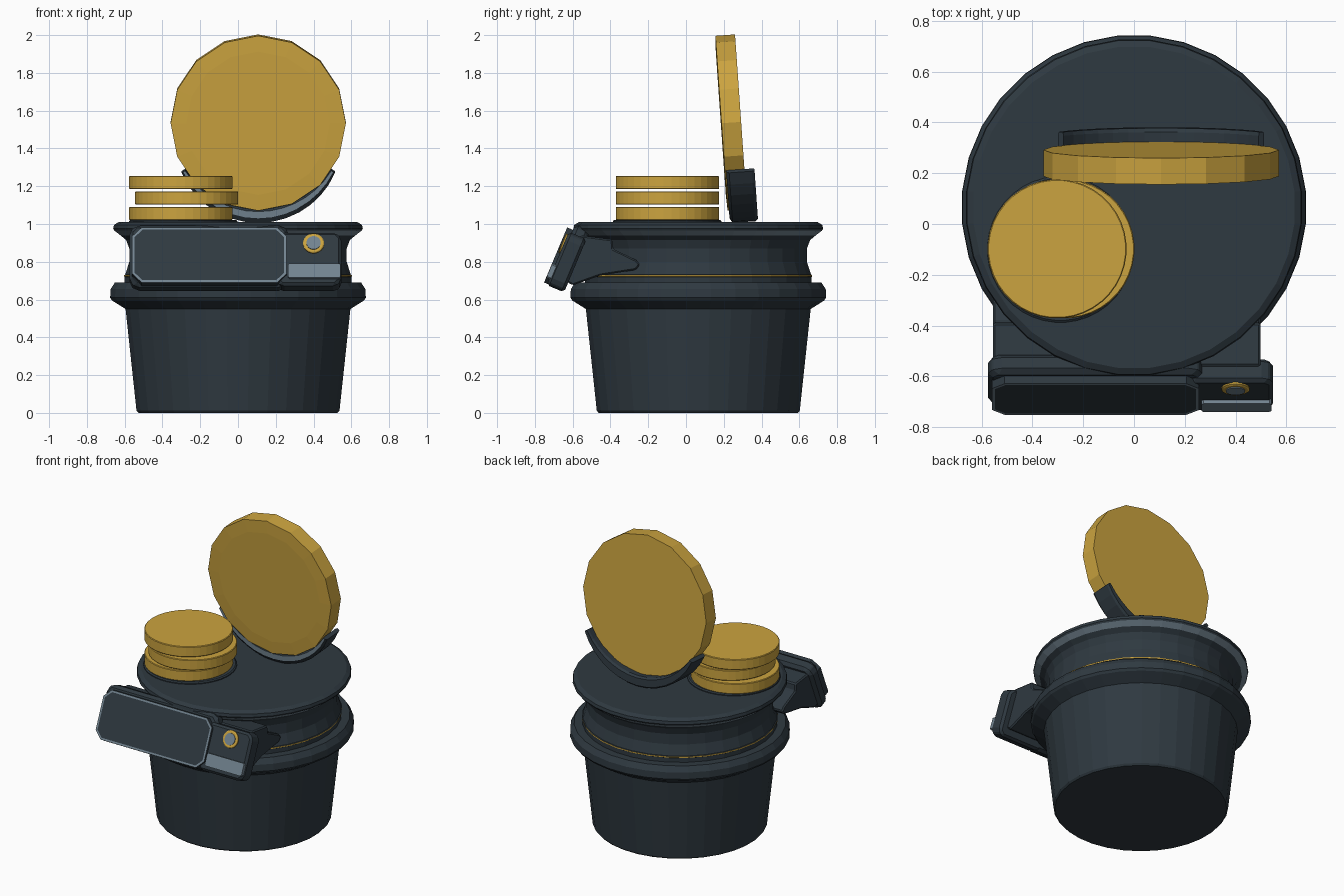
import bpy, bmesh, math
from mathutils import Matrix, Vector

if "Cube" in bpy.data.objects:
    bpy.data.objects.remove(bpy.data.objects["Cube"])


def material(name, rgb):
    m = bpy.data.materials.new(name)
    m.use_nodes = True
    m.diffuse_color = (*rgb, 1)
    m.node_tree.nodes["Principled BSDF"].inputs["Base Color"].default_value = (*rgb, 1)
    return m


MATS = [material("dark slate", (0.028, 0.041, 0.052)),
        material("gold", (0.6, 0.37, 0.05)),
        material("steel grey", (0.17, 0.23, 0.28))]
DARK, GOLD, STEEL = range(3)


def finish(name, bm, matrix=Matrix(), bevel=0, smooth=False):
    bmesh.ops.recalc_face_normals(bm, faces=bm.faces)
    mesh = bpy.data.meshes.new(name)
    bm.to_mesh(mesh)
    bm.free()
    for m in MATS:
        mesh.materials.append(m)
    ob = bpy.data.objects.new(name, mesh)
    bpy.context.collection.objects.link(ob)
    ob.matrix_world = matrix
    if bevel:
        mod = ob.modifiers.new("bevel", "BEVEL")
        mod.width, mod.segments = bevel, 1
    if smooth:
        bpy.ops.object.select_all(action="DESELECT")
        ob.select_set(True)
        bpy.context.view_layer.objects.active = ob
        bpy.ops.object.shade_smooth_by_angle(angle=math.radians(25))
    return ob


def lathe(name, profile, matrix, sides=32, colour=DARK, bands=None, smooth=False):
    """Revolve (radius, height) points; bands maps profile segments to colours."""
    bm = bmesh.new()
    rings = []
    for r, z in profile:
        angles = [math.tau * (i + 0.5) / sides for i in range(sides)]
        rings.append([bm.verts.new((r * math.cos(a), r * math.sin(a), z)) for a in angles])
    for k in range(len(rings) - 1):
        for i in range(sides):
            j = (i + 1) % sides
            f = bm.faces.new((rings[k][i], rings[k][j], rings[k + 1][j], rings[k + 1][i]))
            f.material_index = (bands or {}).get(k, colour)
    for ring in (rings[0], rings[-1]):
        bm.faces.new(ring).material_index = colour
    return finish(name, bm, matrix, smooth=smooth)


def prism(name, points, start, end, matrix=Matrix(), colour=DARK, bevel=0, rim=0):
    """Extrude an outline along local z; rim leaves a steel border round the end."""
    bm = bmesh.new()
    base = bm.faces.new([bm.verts.new((x, y, start)) for x, y in points])
    out = bmesh.ops.extrude_face_region(bm, geom=[base])["geom"]
    for v in out:
        if isinstance(v, bmesh.types.BMVert):
            v.co.z = end
    for f in bm.faces:
        f.material_index = colour
    if rim:
        cap = [f for f in out if isinstance(f, bmesh.types.BMFace)]
        ring = bmesh.ops.inset_region(bm, faces=cap, thickness=rim, depth=0)["faces"]
        for f in ring:
            f.material_index = STEEL
    return finish(name, bm, matrix, bevel)


def octagon(x0, x1, y0, y1, c):
    return [(x0 + c, y0), (x1 - c, y0), (x1, y0 + c), (x1, y1 - c),
            (x1 - c, y1), (x0 + c, y1), (x0, y1 - c), (x0, y0 + c)]


# Pedestal: tapered tub, collar, neck with gold line, lid with steel lower edge
AXIS_Y = 0.065
pedestal = [(0.53, 0), (0.54, 0.012), (0.598, 0.55), (0.67, 0.595), (0.68, 0.61),
            (0.678, 0.655), (0.655, 0.69), (0.603, 0.69), (0.603, 0.72), (0.606, 0.722),
            (0.606, 0.73), (0.6, 0.732), (0.578, 0.8), (0.578, 0.87), (0.595, 0.915),
            (0.625, 0.94), (0.658, 0.965), (0.664, 0.975), (0.66, 0.995), (0.635, 1.01)]
lathe("pedestal", pedestal, Matrix.Translation((0, AXIS_Y, 0)),
      bands={9: GOLD, 15: STEEL})

# Stack of small coins on a low round pad
lathe("coin_pad", [(0.288, 1.005), (0.288, 1.016), (0.28, 1.022)],
      Matrix.Translation((-0.29, -0.1, 0)), 40)
for i, x in enumerate((-0.303, -0.272, -0.303)):
    lathe("small_coin_%d" % (i + 1), [(0.27, 0), (0.274, 0.004), (0.274, 0.067), (0.27, 0.071)],
          Matrix.Translation((x, -0.098, 1.02 + i * 0.082)), 40, GOLD)

# Large standing coin, leaning forward, with a slightly domed front
COIN = Vector((0.107, 0.24, 1.537))
lean = Matrix.Rotation(math.radians(4), 4, "X")
lathe("large_coin", [(0.464, -0.052), (0.464, 0.052), (0.38, 0.056)],
      Matrix.Translation(COIN) @ lean @ Matrix.Rotation(math.pi / 2, 4, "X")
      @ Matrix.Rotation(math.pi / 16, 4, "Z"), 16, GOLD)

# Crescent cradle holding the large coin: a section swept along an arc
bm = bmesh.new()
rows = []
STEPS = 14
for s in range(STEPS + 1):
    t = 2 * s / STEPS - 1
    a = math.radians(-90 + 57 * t)
    inner, thick = 0.458, 0.026 + 0.045 * (1 - t * t)
    section = [(0, 0.075), (0, -0.045), (0.15, -0.06), (0.65, -0.06),
               (1, -0.045), (1, 0.075), (0.85, 0.09), (0.15, 0.09)]
    rows.append([bm.verts.new(((inner + thick * k) * math.cos(a), y,
                               (inner + thick * k) * math.sin(a))) for k, y in section])
for p, q in zip(rows, rows[1:]):
    for i in range(len(p)):
        j = (i + 1) % len(p)
        f = bm.faces.new((p[i], p[j], q[j], q[i]))
        f.material_index = STEEL if i == 2 else DARK
bm.faces.new(rows[0])
bm.faces.new(rows[-1])
finish("coin_cradle", bm, Matrix.Translation(COIN + Vector((0, 0.015, 0))) @ lean)

# Tilted control box on the front: local x across, y up the face, z outward
face = Matrix.Translation((0, -0.6875, 0.835)) @ Matrix.Rotation(math.radians(90 - 22.8), 4, "X")
prism("box_housing", octagon(-0.575, 0.27, -0.165, 0.19, 0.035), -0.115, -0.03, face, bevel=0.02)
prism("screen_panel", octagon(-0.56, 0.257, -0.158, 0.158, 0.05), -0.05, 0.003, face, rim=0.014)
prism("button_housing", octagon(0.2, 0.547, -0.165, 0.14, 0.03), -0.115, -0.014, face, bevel=0.015)
prism("steel_plate", octagon(0.265, 0.542, -0.13, -0.048, 0.008), -0.03, 0.002, face, STEEL)

# Round button with gold ring
spot = face @ Matrix.Translation((0.4, 0.072, 0))
lathe("button_ring", [(0.056, -0.02), (0.056, -0.008), (0.05, -0.004)], spot, 20, GOLD)
lathe("button", [(0.038, -0.01), (0.038, 0)], spot, 20, STEEL)

# Bracket arms joining the box to the pedestal: side profile (y, z) run across x
arm = [(-0.56, 0.94), (-0.39, 0.918), (-0.385, 0.868), (-0.265, 0.81), (-0.243, 0.785),
       (-0.265, 0.757), (-0.455, 0.727), (-0.6, 0.675), (-0.64, 0.7)]
across = Matrix(((0, 0, 1, 0), (1, 0, 0, 0), (0, 1, 0, 0), (0, 0, 0, 1)))
prism("bracket", arm, -0.555, 0.498, across, bevel=0.008)
